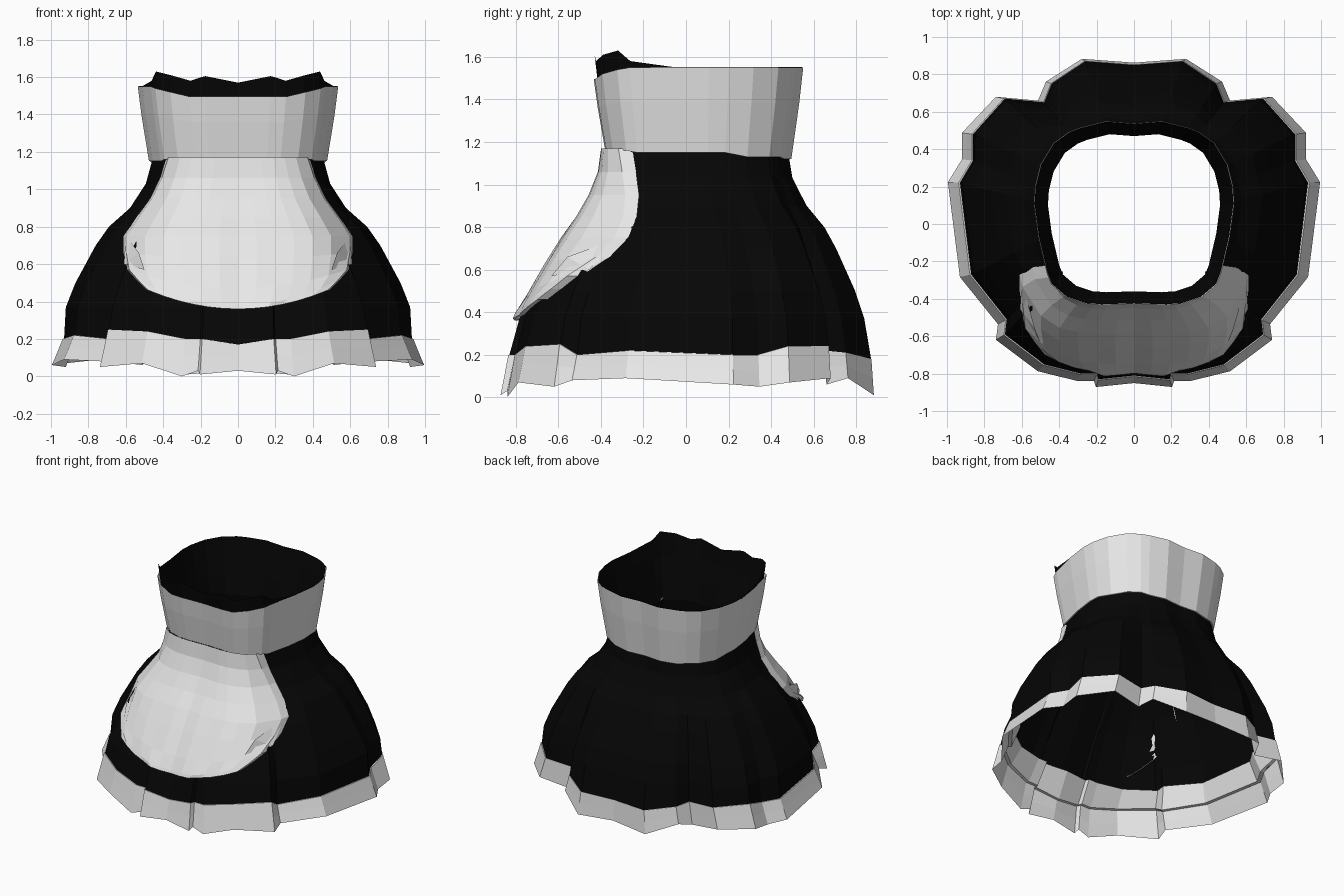
import bpy, math

if "Cube" in bpy.data.objects:
    bpy.data.objects.remove(bpy.data.objects["Cube"])

# Half outline, front centre to back centre:
# hem x, hem y, waist x, waist y, hem height, ruffle bottom height
HALF = [
    (0, -.81, 0, -.36, .17, .03), (.19, -.83, .15, -.365, .20, .01),
    (.20, -.80, .17, -.363, .20, .03), (.28, -.80, .22, -.36, .20, 0),
    (.48, -.75, .31, -.33, .24, .07), (.69, -.59, .38, -.27, .25, .05),
    (.68, -.51, .40, -.22, .20, .08), (.87, -.27, .44, -.05, .22, .09),
    (.93, .22, .46, .10, .20, .06), (.86, .34, .455, .18, .20, .05),
    (.86, .48, .43, .28, .24, .07), (.69, .67, .37, .38, .24, .09),
    (.48, .65, .30, .43, .22, .06), (.44, .75, .25, .45, .21, .09),
    (.26, .87, .13, .48, .18, .01), (0, .85, 0, .47, .18, .03),
]
# Flare by height: z, front, side, back (1 = hem outline, 0 = waist outline)
FLARE = [
    (.20, 1, 1, 1), (.37, .89, .98, .91), (.5, .74, .87, .80), (.7, .48, .64, .57),
    (.8, .33, .49, .43), (.9, .17, .25, .22), (1.03, .04, .07, .05), (1.15, 0, 0, 0),
]


def material(name, value):
    m = bpy.data.materials.new(name)
    m.diffuse_color = (value, value, value, 1)
    m.use_nodes = True
    m.node_tree.nodes["Principled BSDF"].inputs["Base Color"].default_value = m.diffuse_color
    return m


black = material("black cloth", .0018)
white = material("white cloth", .8)


def make(name, verts, faces, mat):
    me = bpy.data.meshes.new(name)
    me.from_pydata(verts, [], faces)
    me.materials.append(mat)
    ob = bpy.data.objects.new(name, me)
    bpy.context.collection.objects.link(ob)
    return ob


def loft(name, rows, mat):
    """Mirror each half ring to a closed ring and bridge them upward."""
    rings = [r + [(-x, y, z) for x, y, z in r[-2:0:-1]] for r in rows]
    n = len(rings[0])
    faces = [(k * n + i, k * n + (i + 1) % n, (k + 1) * n + (i + 1) % n, (k + 1) * n + i)
             for k in range(len(rings) - 1) for i in range(n)]
    return make(name, [p for r in rings for p in r], faces, mat)


def flare_at(z):
    for a, b in zip(FLARE, FLARE[1:]):
        if z <= b[0]:
            t = max(0, (z - a[0]) / (b[0] - a[0]))
            return [p + (q - p) * t for p, q in zip(a[1:], b[1:])]
    return [0, 0, 0]


def skirt_row(z):
    front, side, back = flare_at(z)
    row = []
    for hx, hy, wx, wy, zh, _ in HALF:
        s = math.sin(math.atan2(wx, .1 - wy)) ** 2
        f = side * s + (front if wy < .1 else back) * (1 - s)
        row.append((wx + (hx - wx) * f, wy + (hy - wy) * f, zh if z <= .2 else z))
    return row


def waist_row(scale, heights):
    return [(h[2] * scale, .05 + (h[3] - .05) * scale, z) for h, z in zip(HALF, heights)]


def band(lower, upper, t):
    return [a + (b - a) * t for a, b in zip(lower, upper)]


N = len(HALF)
# Black dress body with the flared lining inside the waistband
lining_top = [1.57, 1.605, 1.60, 1.58, 1.61, 1.63, 1.58] + [1.553] * (N - 7)
loft("skirt", [skirt_row(r[0]) for r in FLARE]
     + [waist_row(1.05, [1.3] * N), waist_row(1.11, [1.45] * N), waist_row(1.155, lining_top)], black)

# White waistband
low = [1.16] * 6 + [1.15] * 4 + [1.13] * 3 + [1.12] * 3
high = [1.495] * 4 + [1.52, 1.54] + [1.55] * (N - 6)
loft("waistband", [waist_row(1.015, low), waist_row(1.035, low),
                   waist_row(1.12, band(low, high, .6)), waist_row(1.165, high)], white)


# White hem ruffle, its hidden upper edge sewn inside the skirt
def ruffle_row(t, grow):
    return [(h[0] * (1 + .07 * grow), h[1] * (1 + (.05 if h[1] < 0 else .015) * grow),
             h[4] + (h[5] - h[4]) * t) for h in HALF]


facing = [(x * .93, y * .87, .35) for x, y, z in skirt_row(.2)]
tucked = [(x * .98, y * .98, z) for x, y, z in skirt_row(.2)]
loft("hem_ruffle", [ruffle_row(1, 1), ruffle_row(.5, .55), ruffle_row(0, .12), tucked, facing], white)

# White apron laid over the front of the skirt: height, half width, sag at centre
APRON = [(1.17, .365, 0), (1.06, .40, 0), (.95, .45, 0), (.85, .52, 0), (.75, .585, 0),
         (.66, .585, .03), (.57, .57, .10), (.51, .52, .13), (.46, .47, .10)]


def on_skirt(x, z):
    row = skirt_row(z)
    for a, b in zip(row, row[1:]):
        if a[0] <= x <= b[0]:
            t = (x - a[0]) / max(b[0] - a[0], 1e-6)
            return a[1] + (b[1] - a[1]) * t
    return row[8][1]


STEPS = 6
verts, faces = [], []
for z, w, sag in APRON:
    for i in range(-STEPS - 1, STEPS + 2):
        u = max(-1, min(1, i / STEPS))
        rim = abs(i) > STEPS                      # turned-back side edge
        zz = z - sag * (1 - u * u)
        x = w * u
        verts.append((x * (1.045 if rim else 1.02),
                      on_skirt(abs(x), zz) + (.03 if rim else -.035), zz))
c = 2 * STEPS + 3
# turned-back bottom edge
verts += [(x, y + .03, z + .005) for x, y, z in verts[-c:]]
for k in range(len(APRON)):
    for i in range(c - 1):
        faces.append((k * c + i, (k + 1) * c + i, (k + 1) * c + i + 1, k * c + i + 1))
make("apron", verts, faces, white)

# Small folded ruffles at the apron's lower corners
for s in (-1, 1):
    pts = [(.60, .75), (.61, .60), (.50, .57), (.53, .66)]
    v = [(s * x, on_skirt(x, z) - d, z) for (x, z), d in zip(pts, (.03, .05, .06, .065))]
    make("apron_fold", v, [(0, 1, 3), (1, 2, 3)], white)
